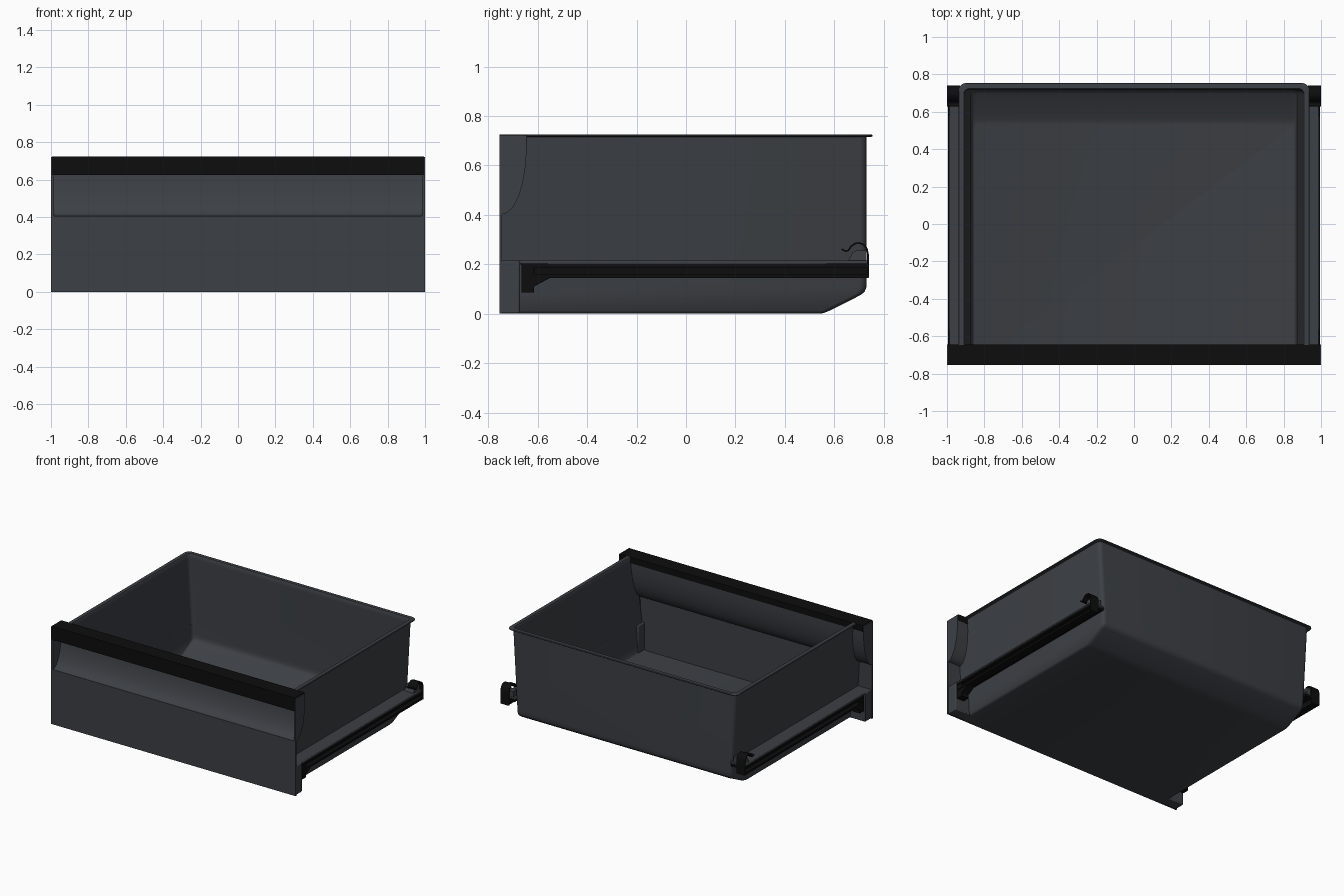
import bpy, bmesh, math

if "Cube" in bpy.data.objects:
    bpy.data.objects.remove(bpy.data.objects["Cube"])


def material(name, rgb):
    m = bpy.data.materials.new(name)
    m.diffuse_color = (*rgb, 1)
    m.use_nodes = True
    m.node_tree.nodes["Principled BSDF"].inputs["Base Color"].default_value = m.diffuse_color
    return m


GREY = material("dark_grey", (0.045, 0.05, 0.058))
BLACK = material("black", (0.004, 0.004, 0.004))


def finish(name, bm, mat, mirror=False, bevel=0):
    bmesh.ops.recalc_face_normals(bm, faces=bm.faces)
    me = bpy.data.meshes.new(name)
    bm.to_mesh(me)
    bm.free()
    ob = bpy.data.objects.new(name, me)
    bpy.context.collection.objects.link(ob)
    me.materials.append(mat)
    bpy.ops.object.select_all(action='DESELECT')
    ob.select_set(True)
    bpy.context.view_layer.objects.active = ob
    bpy.ops.object.shade_smooth_by_angle(angle=math.radians(35))
    if bevel:
        b = ob.modifiers.new("bevel", 'BEVEL')
        b.width, b.segments = bevel, 2
    if mirror:
        ob.modifiers.new("mirror", 'MIRROR').use_mirror_merge = False
    return ob


def extrude_x(name, yz, x0, x1, mat, mirror=True, bevel=0):
    """Side profile (y, z) extruded from x0 to x1."""
    bm = bmesh.new()
    a = [bm.verts.new((x0, y, z)) for y, z in yz]
    b = [bm.verts.new((x1, y, z)) for y, z in yz]
    bm.faces.new(a)
    bm.faces.new(b)
    for i in range(len(yz)):
        j = (i + 1) % len(yz)
        bm.faces.new((a[i], a[j], b[j], b[i]))
    return finish(name, bm, mat, mirror, bevel)


def extrude_y(name, xz, y0, y1, mat):
    """Cross-section (x, z) extruded along y and mirrored."""
    bm = bmesh.new()
    f = bm.faces.new([bm.verts.new((x, y0, z)) for x, z in xz])
    ext = bmesh.ops.extrude_face_region(bm, geom=[f], use_keep_orig=True)
    for v in ext["geom"]:
        if isinstance(v, bmesh.types.BMVert):
            v.co.y = y1
    return finish(name, bm, mat, True)


def rect(a0, a1, b0, b1):
    return [(a0, b0), (a1, b0), (a1, b1), (a0, b1)]


def ribbon(path, t):
    """Thicken an open path into a closed outline."""
    left, right = [], []
    for i, (y, z) in enumerate(path):
        p, q = path[max(i - 1, 0)], path[min(i + 1, len(path) - 1)]
        dy, dz = q[0] - p[0], q[1] - p[1]
        n = math.hypot(dy, dz)
        left.append((y - dz / n * t / 2, z + dy / n * t / 2))
        right.append((y + dz / n * t / 2, z - dy / n * t / 2))
    return left + right[::-1]


def lerp(table, z):
    for (a, va), (b, vb) in zip(table, table[1:]):
        if z <= b:
            return va + (vb - va) * max(0, z - a) / (b - a)
    return table[-1][1]


# Finger recess curve behind the handle: quarter ellipse
N = 10
CURVE = [(-0.75 + 0.1 * math.sin(math.pi / 2 * i / N),
          0.405 + 0.275 * (1 - math.cos(math.pi / 2 * i / N))) for i in range(N + 1)]
FRONT = [(0, -0.746)] + [(z, y + 0.004) for y, z in CURVE] + [(0.73, -0.646)]
BACK = [(0, 0.545), (0.004, 0.56), (0.012, 0.58), (0.075, 0.705),
        (0.088, 0.722), (0.105, 0.729), (0.13, 0.73), (0.73, 0.73)]
SIDE = [(0, 0.86), (0.004, 0.869), (0.012, 0.875), (0.73, 0.916)]


def tub():
    zs = sorted({z for z, _ in BACK[:-1]} | {z for _, z in CURVE} | {0.715})
    levels = [(z, z, 0.0) for z in zs]                       # height, lookup, offset
    levels += [(0.715, 0.715, 0.02), (0.718, 0.715, 0.024), (0.722, 0.715, 0.024),
               (0.725, 0.715, 0.02), (0.725, 0.715, -0.006), (0.719, 0.715, -0.01)]
    levels += [(z + 0.01, z, -0.01) for z in reversed(zs[:-1])]
    bm = bmesh.new()
    rings = []
    for z, zl, off in levels:
        w, yb, yf = lerp(SIDE, zl) + off, lerp(BACK, zl) + off, lerp(FRONT, z)
        r = 0.03 + off * 0.5
        pts = [(w, yf)]
        pts += [(w - r + r * math.cos(t), yb - r + r * math.sin(t))
                for t in (math.pi / 2 * k / 5 for k in range(6))]
        pts += [(-x, y) for x, y in reversed(pts)]
        rings.append([bm.verts.new((x, y, z)) for x, y in pts])
    for a, b in zip(rings, rings[1:]):
        for i in range(len(a) - 1):
            bm.faces.new((a[i], a[i + 1], b[i + 1], b[i]))
    bm.faces.new(rings[0])
    bm.faces.new(rings[-1])
    finish("drawer_tub", bm, GREY)


tub()

# Front panel sheet with the recess, and its end walls
outer = [(-0.754, 0)] + [(y - 0.004, z) for y, z in CURVE] + [(-0.654, 0.718)]
inner = [(-0.645, 0.718)] + [(y + 0.005, z - 0.003) for y, z in reversed(CURVE)] + [(-0.744, 0)]
extrude_x("front_panel", outer + inner, -0.988, 0.988, GREY, mirror=False)
extrude_x("panel_end_wall", [(-0.754, 0), (-0.754, 0.72), (-0.645, 0.72)]
          + [(y + 0.005, z - 0.003) for y, z in reversed(CURVE)] + [(-0.744, 0)],
          0.985, 1.0, GREY)

# Handle: upside-down channel over the top of the panel
extrude_x("handle", [(-0.755, 0.625), (-0.755, 0.725), (-0.643, 0.725), (-0.643, 0.68),
                     (-0.65, 0.68), (-0.65, 0.717), (-0.747, 0.717), (-0.747, 0.625)],
          -0.995, 0.995, BLACK, mirror=False)

# Lower panel corner blocks and the side ledges
extrude_x("corner_block", rect(-0.75, -0.672, 0.002, 0.215), 0.86, 0.995, GREY, bevel=0.006)
extrude_x("side_ledge", rect(-0.68, 0.735, 0.2, 0.215), 0.875, 0.99, GREY, bevel=0.004)

# Slide rail: C-shaped channel under each ledge
extrude_y("slide_rail", [(0.885, 0.201), (0.995, 0.201), (0.995, 0.185), (0.965, 0.185),
                         (0.965, 0.16), (0.995, 0.16), (0.995, 0.145), (0.94, 0.145),
                         (0.94, 0.185), (0.885, 0.185)], -0.66, 0.738, BLACK)

# Rail mounting bracket with gusset at the front
extrude_x("rail_bracket", [(-0.665, 0.085), (-0.615, 0.085), (-0.615, 0.11),
                           (-0.55, 0.145), (-0.55, 0.155), (-0.615, 0.155),
                           (-0.615, 0.2), (-0.665, 0.2)], 0.93, 0.99, BLACK, bevel=0.003)

# Rear stop and spring clip
extrude_x("rear_stop", [(0.655, 0.213), (0.675, 0.25), (0.69, 0.256), (0.73, 0.256),
                        (0.73, 0.213)], 0.9, 0.975, GREY)
clip = [(0.63, 0.262), (0.645, 0.253), (0.657, 0.256), (0.668, 0.273), (0.684, 0.284),
        (0.702, 0.286), (0.72, 0.279), (0.731, 0.264), (0.736, 0.24), (0.736, 0.147)]
extrude_x("spring_clip", ribbon(clip, 0.007), 0.93, 1.0, BLACK)
